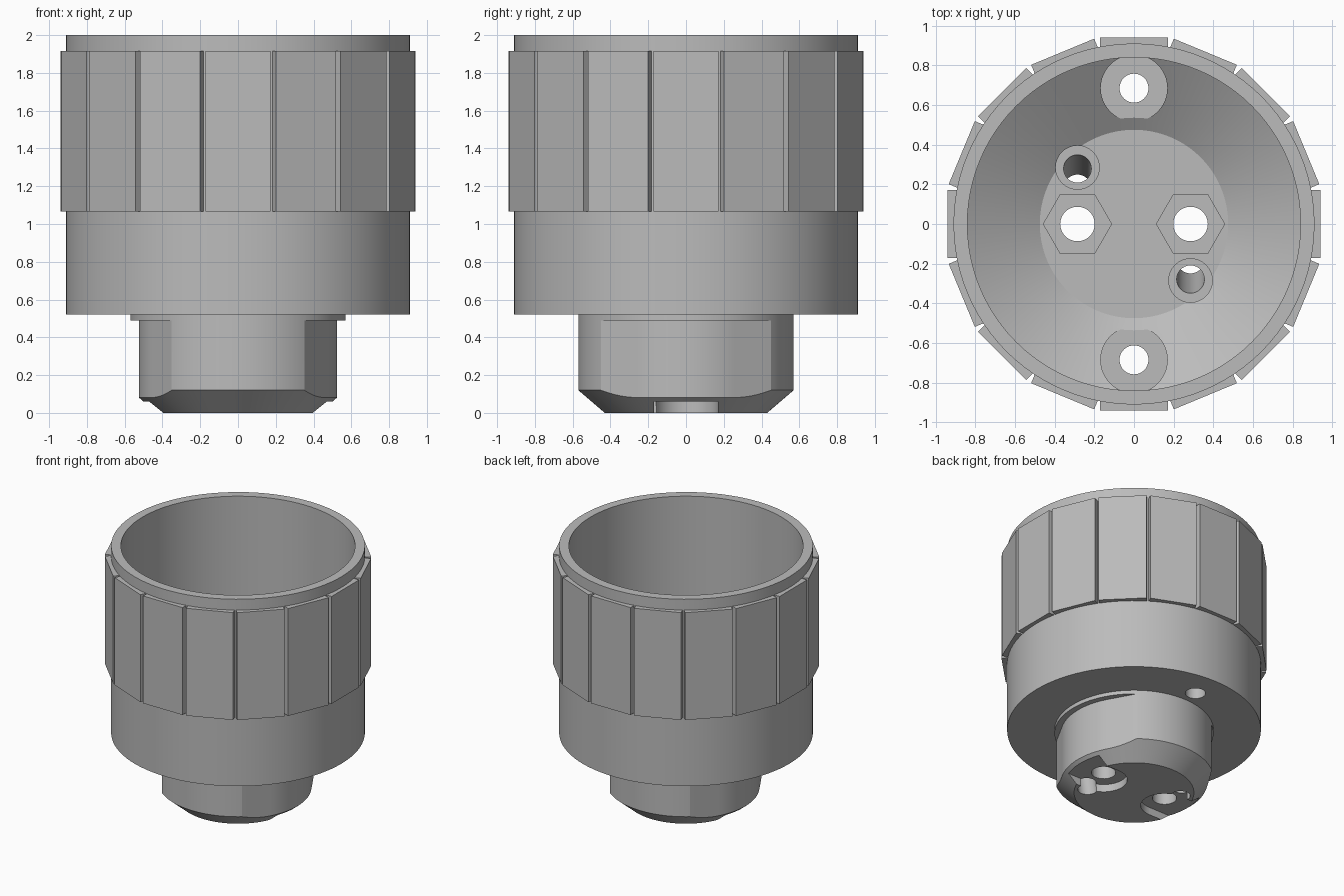
import bpy, bmesh
from math import sin, cos, radians, pi, tau
from mathutils import Matrix, Vector

if "Cube" in bpy.data.objects:
    bpy.data.objects.remove(bpy.data.objects["Cube"])

grey = bpy.data.materials.new("plain grey")
grey.use_nodes = True
grey.diffuse_color = (0.5, 0.5, 0.5, 1)
grey.node_tree.nodes["Principled BSDF"].inputs["Base Color"].default_value = (0.5, 0.5, 0.5, 1)


def finish(bm, name):
    bmesh.ops.remove_doubles(bm, verts=bm.verts, dist=1e-5)
    bmesh.ops.recalc_face_normals(bm, faces=bm.faces)
    mesh = bpy.data.meshes.new(name)
    bm.to_mesh(mesh)
    bm.free()
    mesh.materials.append(grey)
    obj = bpy.data.objects.new(name, mesh)
    bpy.context.collection.objects.link(obj)
    return obj


def loft(name, rings, cyclic=False):
    """Skin a stack of rings; capped at both ends unless cyclic."""
    bm = bmesh.new()
    loops = [[bm.verts.new(p) for p in ring] for ring in rings]
    n = len(loops[0])
    pairs = list(zip(loops, loops[1:]))
    if cyclic:
        pairs.append((loops[-1], loops[0]))
    else:
        bm.faces.new(loops[0])
        bm.faces.new(loops[-1])
    for a, b in pairs:
        for i in range(n):
            j = (i + 1) % n
            bm.faces.new((a[i], a[j], b[j], b[i]))
    return finish(bm, name)


def circle(r, z, n=96, x=0, y=0):
    return [(x + r * cos(tau * i / n), y + r * sin(tau * i / n), z) for i in range(n)]


def prism(name, r, x, y, z0, z1, n=32, dy=0):
    """Upright prism; dy shifts its top to lean it."""
    return loft(name, [circle(r, z0, n, x, y), circle(r, z1, n, x, y + dy)])


def box(bm, lo, hi, turn=0):
    lo, hi = Vector(lo), Vector(hi)
    size = hi - lo
    m = (Matrix.Rotation(turn, 4, "Z") @ Matrix.Translation((lo + hi) / 2)
         @ Matrix.Diagonal((*size, 1)))
    bmesh.ops.create_cube(bm, size=1, matrix=m)


def carve(obj, cutters):
    for c in cutters:
        c.hide_render = True
        mod = obj.modifiers.new("cut", "BOOLEAN")
        mod.operation = "DIFFERENCE"
        mod.solver = "EXACT"
        mod.object = c
    deps = bpy.context.evaluated_depsgraph_get()
    mesh = bpy.data.meshes.new_from_object(obj.evaluated_get(deps))
    obj.modifiers.clear()
    obj.data = mesh


# Cup: cylinder outside, conical funnel down to a flat floor inside
FLOOR, CONE_TOP = 0.58, 0.82
cup = loft("cup", [circle(0.91, 0.52), circle(0.91, 2.0), circle(0.84, 2.0),
                   circle(0.84, CONE_TOP), circle(0.475, FLOOR)])


# Stem: round plug with two relieved sides, a bevelled foot and a full collar
def stem_radius(i, n):
    a = 360 * i / n
    d = abs((a + 90) % 180 - 90)
    return min(0.57, 0.525 / cos(radians(max(0, d - 29))))


N = 180
radii = [stem_radius(i, N) for i in range(N)]


def stem_ring(height):
    return [(r * cos(tau * i / N), r * sin(tau * i / N), height(r))
            for i, r in enumerate(radii)]


stem = loft("stem", [circle(0.43, 0, N),
                     stem_ring(lambda r: (r - 0.43) * 0.12 / 0.14),
                     stem_ring(lambda r: 0.49),
                     circle(0.57, 0.49, N), circle(0.57, 0.55, N)])

# Cutters for screw seats, nut pockets, pin holes, wire holes and foot slots
cup_cuts, both_cuts, stem_cuts = [], [], []
for s in (-1, 1):
    cup_cuts.append(prism("screw_seat_cutter", 0.168, 0, s * 0.685, 0.62, 1.1, 48))
    cup_cuts.append(prism("screw_hole_cutter", 0.073, 0, s * 0.685, 0.4, 0.9))
    both_cuts.append(prism("nut_cutter", 0.172, s * 0.285, 0, 0.42, 1.1, 6))
    both_cuts.append(prism("pin_hole_cutter", 0.087, s * 0.285, 0, -0.1, 0.7))
    both_cuts.append(prism("wire_seat_cutter", 0.11, s * 0.285, -s * 0.285, 0.54, 1.1))
    both_cuts.append(prism("wire_hole_cutter", 0.07, s * 0.285, -s * 0.17, -0.05, 0.6,
                           dy=-s * 0.12))
    stem_cuts.append(prism("slot_end_cutter", 0.17, s * 0.285, 0, -0.1, 0.06, 48))
    bm = bmesh.new()
    xs = sorted((s * 0.285, s * 0.8))
    box(bm, (xs[0], -0.17, -0.1), (xs[1], 0.17, 0.06))
    stem_cuts.append(finish(bm, "slot_cutter"))

carve(cup, cup_cuts + both_cuts)
carve(stem, both_cuts + stem_cuts)
for c in cup_cuts + both_cuts + stem_cuts:
    bpy.data.objects.remove(c)

# Grip: ring of flat plates with narrow gaps
bm = bmesh.new()
for k in range(16):
    box(bm, (0.87, -0.172, 1.065), (0.94, 0.172, 1.915), k * pi / 8)
grip = finish(bm, "grip_plates")

# Smooth the round walls, keep the edges crisp
bpy.ops.object.select_all(action="DESELECT")
for o in (cup, stem):
    o.select_set(True)
bpy.context.view_layer.objects.active = cup
bpy.ops.object.shade_smooth_by_angle(angle=radians(20))
